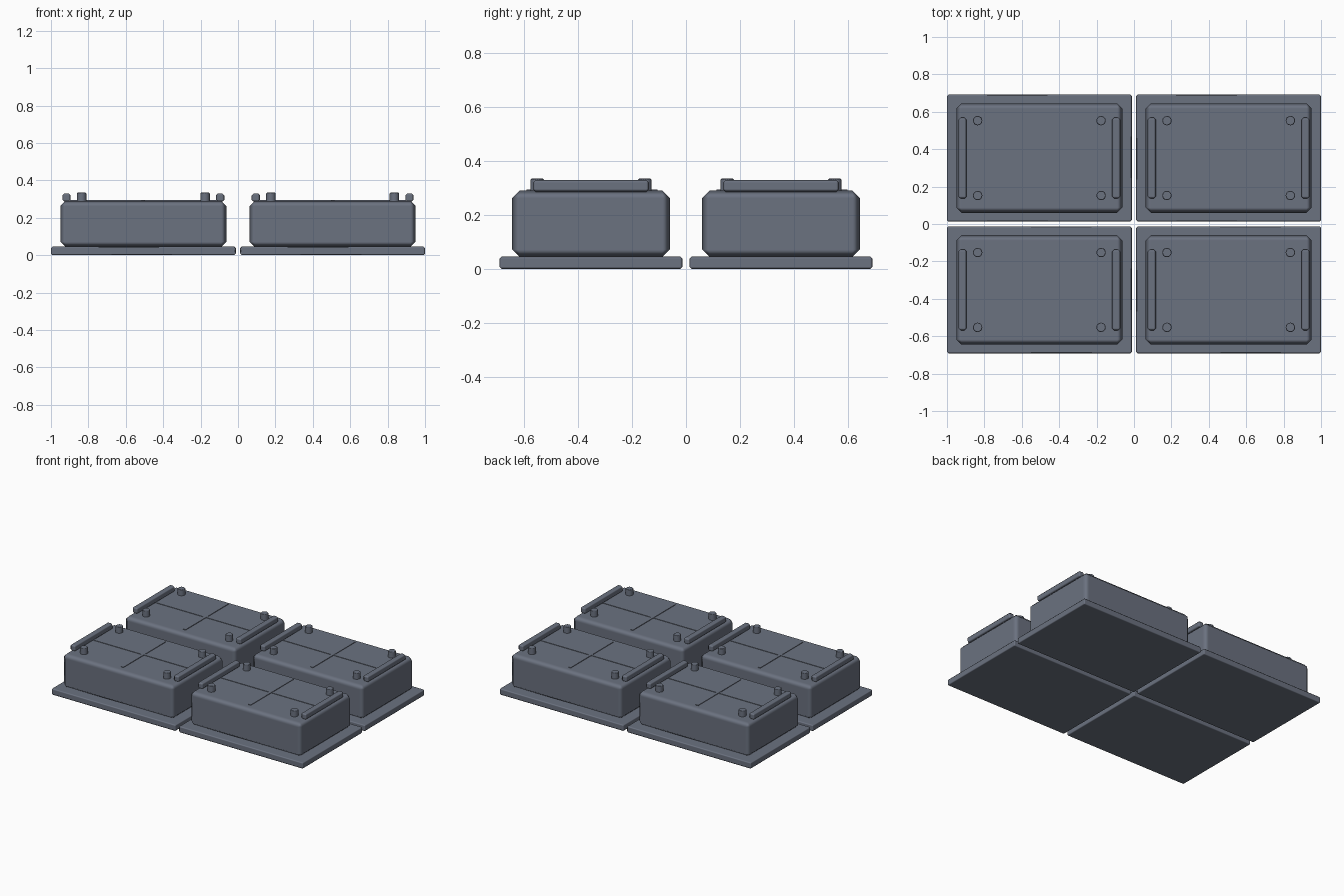
import bpy, math

if "Cube" in bpy.data.objects:
    bpy.data.objects.remove(bpy.data.objects["Cube"])

mat = bpy.data.materials.new("slate grey")
mat.diffuse_color = (0.147, 0.168, 0.216, 1)
mat.use_nodes = True
mat.node_tree.nodes["Principled BSDF"].inputs["Base Color"].default_value = mat.diffuse_color


def finish(ob, name, bevel):
    ob.name = name
    ob.data.materials.append(mat)
    if bevel:
        mod = ob.modifiers.new("bevel", 'BEVEL')
        mod.width = bevel
        mod.segments = 1
        mod.limit_method = 'ANGLE'
        mod.harden_normals = True
        for p in ob.data.polygons:
            p.use_smooth = True


def box(name, x, y, z0, z1, sx, sy, bevel=0):
    bpy.ops.mesh.primitive_cube_add(size=1, location=(x, y, (z0 + z1) / 2))
    ob = bpy.context.object
    ob.scale = (sx, sy, z1 - z0)
    bpy.ops.object.transform_apply(location=False, rotation=False, scale=True)
    finish(ob, name, bevel)


def peg(name, x, y):
    bpy.ops.mesh.primitive_cylinder_add(vertices=20, radius=0.025, depth=0.055,
                                        location=(x, y, 0.3075))
    finish(bpy.context.object, name, 0.004)


# Four identical crates in a two by two grid
for cx in (-0.506, 0.506):
    for cy in (-0.3525, 0.3525):
        # Base plate and chamfered body
        box("base_plate", cx, cy, 0, 0.046, 0.988, 0.679, 0.008)
        box("body", cx, cy, 0.044, 0.291, 0.888, 0.585, 0.028)
        # Raised cross ribs on the lid
        box("long_rib", cx, cy + 0.004, 0.285, 0.294, 0.785, 0.02)
        box("short_rib", cx, cy + 0.004, 0.285, 0.295, 0.02, 0.485)
        for sx in (-1, 1):
            # Side handle bars
            box("handle_bar", cx + sx * 0.411, cy, 0.286, 0.331, 0.044, 0.432, 0.011)
            # Corner pegs
            for sy in (-1, 1):
                peg("corner_peg", cx + sx * 0.33, cy + sy * 0.2)
